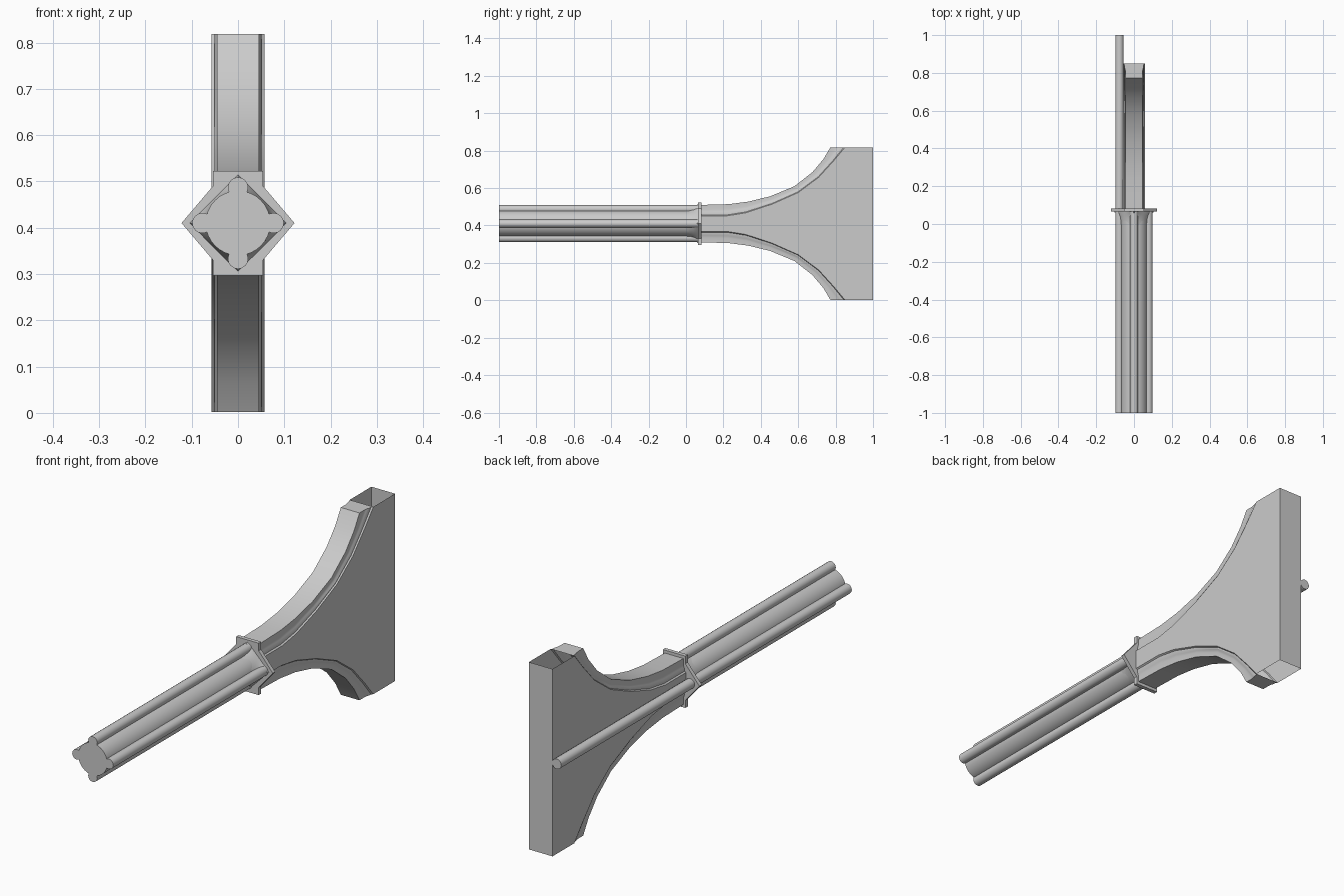
import bpy, bmesh, math

if "Cube" in bpy.data.objects:
    bpy.data.objects.remove(bpy.data.objects["Cube"])

CZ = 0.41    # height of the column axis
W = 0.057    # half thickness of the arch wall


def make(name, bm, smooth=True):
    bmesh.ops.remove_doubles(bm, verts=bm.verts, dist=1e-5)
    bmesh.ops.recalc_face_normals(bm, faces=bm.faces)
    me = bpy.data.meshes.new(name)
    bm.to_mesh(me)
    bm.free()
    ob = bpy.data.objects.new(name, me)
    bpy.context.collection.objects.link(ob)
    if smooth:
        bpy.ops.object.select_all(action='DESELECT')
        bpy.context.view_layer.objects.active = ob
        ob.select_set(True)
        bpy.ops.object.shade_smooth_by_angle(angle=math.radians(30))
    return ob


def loft(name, sections, smooth=True):
    """Skin closed (x, z offset) outlines given as (y, outline), capped at both ends."""
    bm = bmesh.new()
    rings = [[bm.verts.new((x, y, CZ + z)) for x, z in pts] for y, pts in sections]
    for a, b in zip(rings, rings[1:]):
        for i in range(len(a)):
            j = (i + 1) % len(a)
            bm.faces.new((a[i], a[j], b[j], b[i]))
    bm.faces.new(rings[0])
    bm.faces.new(rings[-1])
    return make(name, bm, smooth)


def circle(r, n, cx=0, cz=0):
    return [(cx + r * math.cos(2 * math.pi * i / n), cz + r * math.sin(2 * math.pi * i / n))
            for i in range(n)]


# Column core and four attached shafts; the one on -x carries on up the wall
loft("column_core", [(-1, circle(0.07, 32)), (0.065, circle(0.07, 32))])
for name, dx, dz, end in (("right_shaft", 1, 0, 0.067), ("top_shaft", 0, 1, 0.067),
                          ("wall_shaft", -1, 0, 1.0), ("bottom_shaft", 0, -1, 0.067)):
    loft(name, [(-1, circle(0.022, 16, dx * 0.077, dz * 0.077)),
                (end, circle(0.022, 16, dx * 0.077, dz * 0.077))])


# Capital bell flaring from the round core to a diamond
def bell_ring(t):
    ring = []
    for x, z in circle(1, 32):
        r = 0.069 + t * (0.105 / (abs(x) + abs(z)) - 0.069)
        ring.append((x * r, z * r))
    return ring


loft("capital_bell", [(y, bell_ring(t)) for y, t in
                      ((-0.02, 0), (0.015, 0.15), (0.04, 0.45), (0.055, 0.8), (0.066, 1))])

# Abacus plate: diamond merged with the arch rectangle
quarter = [(0.122, 0), (0.054, 0.08), (0.054, 0.113)]
half = quarter + [(-x, z) for x, z in reversed(quarter)]
abacus = half + [(x, -z) for x, z in reversed(half[1:-1])]
loft("abacus", [(0.065, abacus), (0.082, abacus)], smooth=False)

# Arch curves: soffit edge and wall edge, as (y, z offset)
outer = [(0.08, 0.1), (0.227, 0.104), (0.33, 0.117), (0.45, 0.146), (0.58, 0.2),
         (0.676, 0.275), (0.735, 0.345), (0.772, 0.408)]
inner = [(0.08, 0.042), (0.222, 0.042), (0.32, 0.058), (0.46, 0.104), (0.6, 0.166),
         (0.71, 0.248), (0.79, 0.336), (0.85, 0.408)]
# Moulding: (half width, blend from soffit edge to wall edge)
mould = [(0.045, 0), (0.045, 0.42), (0.047, 0.62), (0.051, 0.78), (0.051, 0.92), (W, 1)]
mould = [(-x, t) for x, t in reversed(mould)] + mould

for name, s in (("upper_arch", 1), ("lower_arch", -1)):
    bm = bmesh.new()
    rows = []
    for o, i in zip(outer, inner):
        rows.append([bm.verts.new((x, o[0] + t * (i[0] - o[0]),
                                   CZ + s * (o[1] + t * (i[1] - o[1])))) for x, t in mould])
    for a, b in zip(rows, rows[1:]):
        for k in range(len(a) - 1):
            bm.faces.new((a[k], a[k + 1], b[k + 1], b[k]))
    bm.faces.new(rows[-1])
    make(name, bm)

# Hollow wall: two thin sides and a back, open at both ends
bm = bmesh.new()
edge = inner + [(1.0, 0.408)]
grid = [[bm.verts.new((x, y, CZ + s * z)) for x, s in ((-W, 1), (-W, -1), (W, 1), (W, -1))]
        for y, z in edge]
for a, b in zip(grid, grid[1:]):
    bm.faces.new((a[0], a[1], b[1], b[0]))
    bm.faces.new((a[3], a[2], b[2], b[3]))
e = grid[-1]
bm.faces.new((e[0], e[1], e[3], e[2]))
make("arch_wall", bm, smooth=False)
